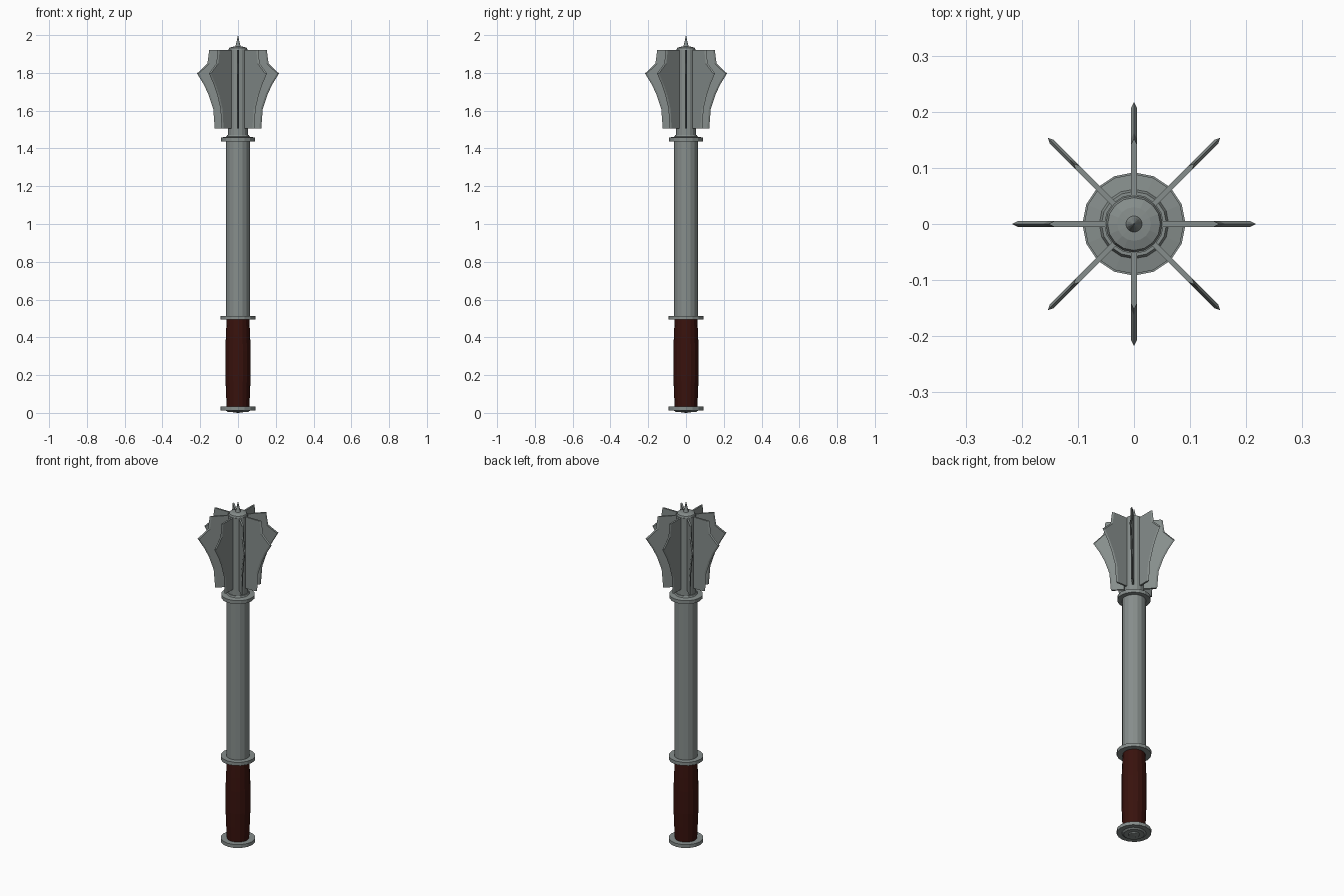
import bpy, bmesh, math
from mathutils import Matrix

if "Cube" in bpy.data.objects:
    bpy.data.objects.remove(bpy.data.objects["Cube"])


def material(name, colour):
    mat = bpy.data.materials.new(name)
    mat.diffuse_color = (*colour, 1)
    mat.use_nodes = True
    mat.node_tree.nodes["Principled BSDF"].inputs["Base Color"].default_value = mat.diffuse_color
    return mat


STEEL = material("steel", (0.24, 0.27, 0.262))
LEATHER = material("dark_red_leather", (0.04, 0.006, 0.004))


def finish(name, bm, mat):
    bmesh.ops.recalc_face_normals(bm, faces=bm.faces)
    mesh = bpy.data.meshes.new(name)
    bm.to_mesh(mesh)
    bm.free()
    mesh.materials.append(mat)
    obj = bpy.data.objects.new(name, mesh)
    bpy.context.collection.objects.link(obj)
    return obj


def lathe(name, profile, sides=16, mat=STEEL):
    """Closed solid turned from (radius, z) points, listed bottom to top."""
    bm = bmesh.new()
    rings = []
    for r, z in profile:
        if r == 0:
            rings.append([bm.verts.new((0, 0, z))])
        else:
            rings.append([bm.verts.new((r * math.cos(2 * math.pi * i / sides),
                                        r * math.sin(2 * math.pi * i / sides), z))
                          for i in range(sides)])
    for a, b in zip(rings, rings[1:]):
        for i in range(sides):
            j = (i + 1) % sides
            if len(a) == 1:
                bm.faces.new((a[0], b[j], b[i]))
            elif len(b) == 1:
                bm.faces.new((a[i], a[j], b[0]))
            else:
                bm.faces.new((a[i], a[j], b[j], b[i]))
    return finish(name, bm, mat)


def flange(name, angle):
    """Flat blade whose outer edge is ground to a sharp ridge."""
    outer = [(0.123, 1.505), (0.131, 1.61), (0.156, 1.685), (0.181, 1.738),
             (0.217, 1.797), (0.162, 1.85), (0.152, 1.922)]
    t, bevel, root = 0.005, 0.01, 0.03
    bm = bmesh.new()
    ridge = [bm.verts.new((x, 0, z)) for x, z in outer]
    sides, roots = [], []
    for s in (-1, 1):
        sides.append([bm.verts.new((x - bevel, s * t, z)) for x, z in outer])
        roots.append([bm.verts.new((root, s * t, z)) for x, z in outer])
    for side, base in zip(sides, roots):
        for i in range(len(outer) - 1):
            bm.faces.new((base[i], side[i], side[i + 1], base[i + 1]))
            bm.faces.new((side[i], ridge[i], ridge[i + 1], side[i + 1]))
    for i in range(len(outer) - 1):
        bm.faces.new((roots[0][i], roots[0][i + 1], roots[1][i + 1], roots[1][i]))
    for i in (0, -1):
        bm.faces.new((roots[0][i], sides[0][i], ridge[i], sides[1][i], roots[1][i]))
    bm.transform(Matrix.Rotation(angle, 4, 'Z'))
    return finish(name, bm, STEEL)


# Pommel with a stepped underside
lathe("pommel", [(0, 0), (0.025, 0.002), (0.03, 0.006), (0.055, 0.006), (0.065, 0.013),
                 (0.092, 0.013), (0.092, 0.033), (0, 0.033)])

# Leather grip, slightly swollen in the middle
lathe("grip", [(0, 0.03), (0.06, 0.03), (0.064, 0.12), (0.067, 0.2), (0.067, 0.33),
               (0.064, 0.41), (0.06, 0.5), (0, 0.5)], mat=LEATHER)

# Guard, shaft and upper collar
lathe("guard", [(0, 0.494), (0.092, 0.494), (0.092, 0.514), (0, 0.514)])
lathe("shaft", [(0, 0.51), (0.063, 0.51), (0.063, 1.445), (0, 1.445)])
lathe("collar", [(0, 1.438), (0.089, 1.438), (0.089, 1.458), (0.062, 1.462),
                 (0.058, 1.47), (0, 1.47)])

# Head core, domed cap and spike
lathe("head_core", [(0, 1.46), (0.053, 1.46), (0.053, 1.922), (0, 1.922)])
lathe("cap", [(0, 1.915), (0.051, 1.92), (0.047, 1.932), (0.03, 1.938), (0, 1.941)])
lathe("top_spike", [(0, 1.93), (0.016, 1.935), (0.011, 1.95), (0, 2.0)])

# Eight flanges around the head
for k in range(8):
    flange(f"flange_{k + 1}", k * math.pi / 4)
